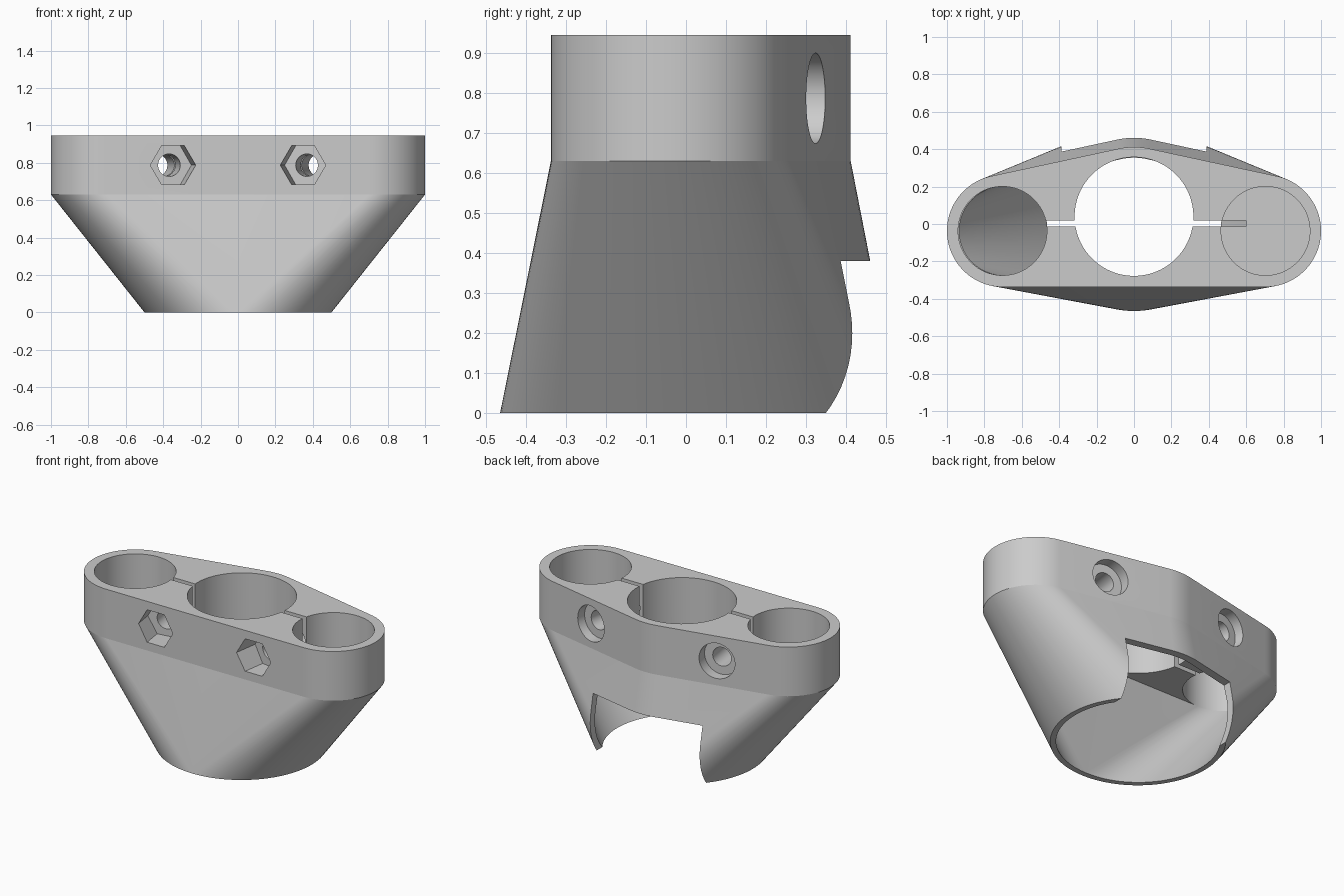
import bpy, bmesh, math
from mathutils import Matrix, Vector

cube = bpy.data.objects.get("Cube")
if cube:
    bpy.data.objects.remove(cube, do_unlink=True)

TOP, SHOULDER = 0.945, 0.63   # plate top and start of the taper
SEGMENTS = 96

grey = bpy.data.materials.new("plain grey")
grey.use_nodes = True
colour = (0.6, 0.6, 0.6, 1)
grey.diffuse_color = colour
grey.node_tree.nodes["Principled BSDF"].inputs["Base Color"].default_value = colour


def make_object(name, bm):
    bmesh.ops.recalc_face_normals(bm, faces=bm.faces)
    mesh = bpy.data.meshes.new(name)
    bm.to_mesh(mesh)
    bm.free()
    mesh.materials.append(grey)
    obj = bpy.data.objects.new(name, mesh)
    bpy.context.collection.objects.link(obj)
    return obj


def funnel(name, middle, side, mouth, mouth_z, rise=0.0):
    """Hull from three shoulder circles down to a round mouth, with straight walls above."""
    rings = [(0, 0.037, SHOULDER, middle), (-0.7, -0.037, SHOULDER, side),
             (0.7, -0.037, SHOULDER, side), (0, 0.035, mouth_z, mouth)]
    bm = bmesh.new()
    for x, y, z, r in rings:
        for i in range(SEGMENTS):
            a = math.tau * i / SEGMENTS
            bm.verts.new((x + r * math.cos(a), y + r * math.sin(a), z))
    result = bmesh.ops.convex_hull(bm, input=bm.verts)
    loose = {v for v in result["geom_interior"] + result["geom_unused"]
             if isinstance(v, bmesh.types.BMVert) and not v.link_faces}
    bmesh.ops.delete(bm, geom=list(loose), context='VERTS')
    bmesh.ops.dissolve_limit(bm, angle_limit=0.002, verts=bm.verts, edges=bm.edges)
    if rise:
        lid = [f for f in bm.faces if f.calc_center_median().z > SHOULDER - 0.0001]
        raised = bmesh.ops.extrude_face_region(bm, geom=lid)["geom"]
        bmesh.ops.translate(bm, vec=(0, 0, rise),
                            verts=[v for v in raised if isinstance(v, bmesh.types.BMVert)])
    return make_object(name, bm)


def rod(name, start, end, radius, sides=SEGMENTS):
    """Cylinder or prism between two points."""
    start, end = Vector(start), Vector(end)
    axis = end - start
    turn = axis.to_track_quat('Z', 'Y').to_matrix().to_4x4()
    bm = bmesh.new()
    bmesh.ops.create_cone(bm, cap_ends=True, segments=sides, radius1=radius,
                          radius2=radius, depth=axis.length,
                          matrix=Matrix.Translation((start + end) / 2) @ turn)
    return make_object(name, bm)


def box(name, low, high):
    low, high = Vector(low), Vector(high)
    bm = bmesh.new()
    bmesh.ops.create_cube(bm, size=1, matrix=Matrix.Translation((low + high) / 2)
                          @ Matrix.Diagonal((high - low).to_4d()))
    return make_object(name, bm)


def cut(target, cutter):
    mod = target.modifiers.new("cut", 'BOOLEAN')
    mod.operation = 'DIFFERENCE'
    mod.solver = 'EXACT'
    mod.object = cutter
    bpy.context.view_layer.objects.active = target
    bpy.ops.object.modifier_apply(modifier=mod.name)
    bpy.data.objects.remove(cutter, do_unlink=True)


# Outer shell: straight-walled plate over a taper to a round mouth, then its hollow
body = funnel("tapered_clamp_body", 0.375, 0.3, 0.5, 0, rise=TOP - SHOULDER)
cut(body, funnel("funnel_hollow", 0.317, 0.237, 0.465, -0.003))

# Three vertical bores through the plate
for x, y, r in ((0, 0.04, 0.3175), (-0.703, -0.037, 0.2375), (0.703, -0.037, 0.2375)):
    cut(body, rod("bore", (x, y, SHOULDER - 0.002), (x, y, 1.1), r))

# Notch in the back of the mouth
cut(body, box("back_notch", (-0.388, 0.12, -0.1), (0.388, 0.8, 0.38)))

# Clamping slits, nut pockets and bolt holes on both sides
for side in (-1, 1):
    a, b = sorted((side * 0.25, side * 0.6))
    cut(body, box("slit", (a, -0.013, 0.55), (b, 0.019, 1.1)))

    def on_axis(y):
        return (side * (0.347 + 0.15 * (y + 0.34)), y, 0.787)

    cut(body, rod("bolt_hole", on_axis(-0.6), on_axis(0.6), 0.06, 48))
    cut(body, rod("counterbore", on_axis(0.26), on_axis(0.6), 0.113, 64))
    nut = rod("nut_pocket", on_axis(-0.6), on_axis(-0.2), 0.12, 6)
    # Turn the prism about its axis so that its corners point sideways
    corners = [v.co - Vector(on_axis(v.co.y)) for v in nut.data.vertices]
    if max(abs(c.x) for c in corners) < 0.115:
        axis = (Vector(on_axis(1)) - Vector(on_axis(0))).normalized()
        centre = Matrix.Translation(on_axis(0))
        nut.data.transform(centre @ Matrix.Rotation(math.pi / 6, 4, axis) @ centre.inverted())
    cut(body, nut)

# Smooth curved walls, crisp edges
bpy.ops.object.select_all(action='DESELECT')
body.select_set(True)
bpy.context.view_layer.objects.active = body
bpy.ops.object.shade_smooth_by_angle(angle=math.radians(25))
